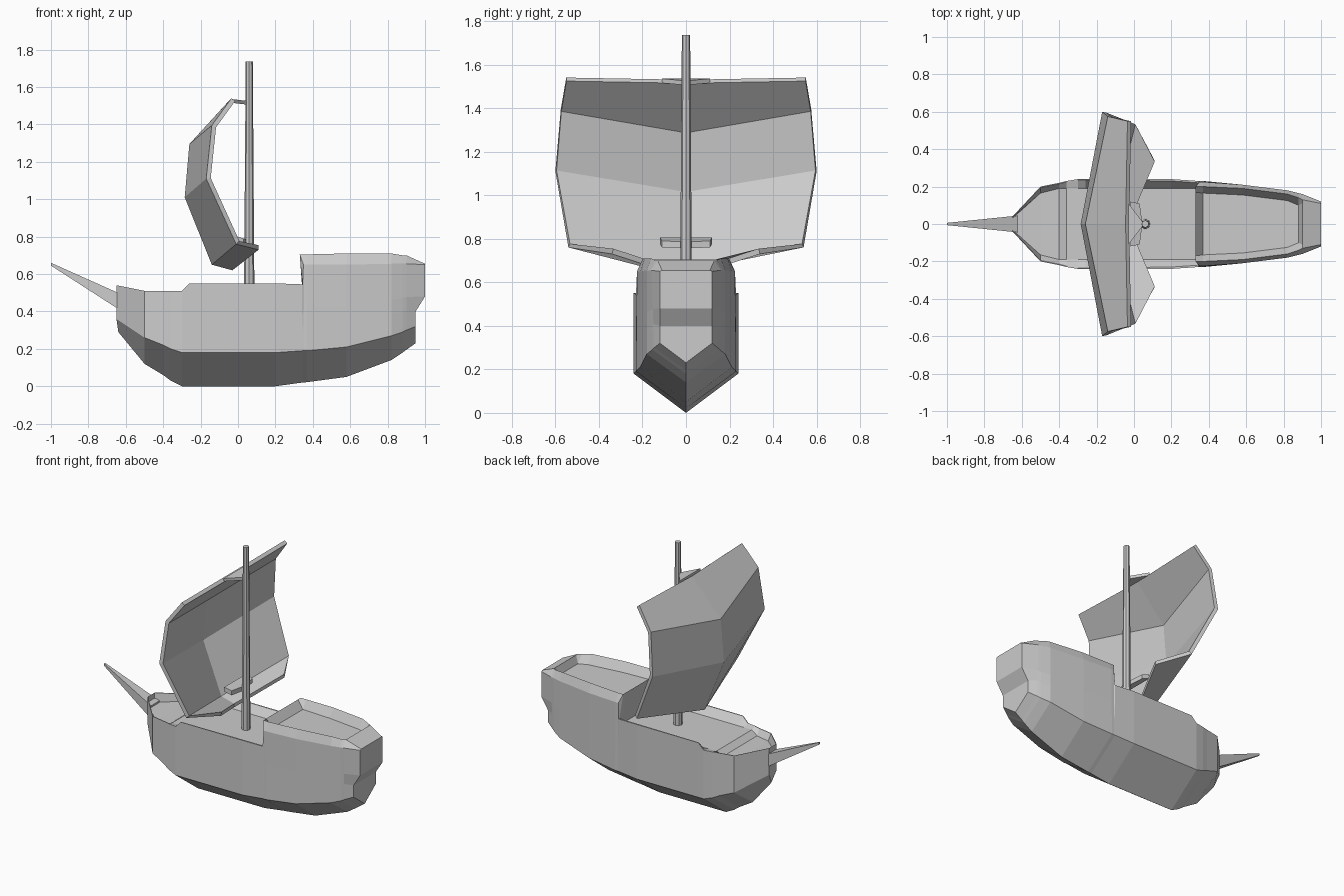
import bpy, math
from mathutils import Vector

if "Cube" in bpy.data.objects:
    bpy.data.objects.remove(bpy.data.objects["Cube"])


def make(name, verts, faces):
    me = bpy.data.meshes.new(name)
    me.from_pydata([tuple(v) for v in verts], [], faces)
    me.update()
    ob = bpy.data.objects.new(name, me)
    bpy.context.collection.objects.link(ob)
    return ob


def ring(x, keel, chine, top, inner, deck):
    """Half cross-section of the hull, keel to deck edge."""
    c, t = Vector((x, *chine)), Vector((x, *top))
    return [Vector((x, 0, keel)), c, c.lerp(t, .3), c.lerp(t, .5), t,
            Vector((x, *inner)), Vector((x, *deck))]


# Hull: lofted sections from bow to stern, with sunken decks
R = [
    ring(-.65, .29, (.04, .36), (.04, .54), (.035, .54), (.03, .48)),
    ring(-.50, .12, (.20, .26), (.20, .51), (.195, .51), (.165, .47)),
    ring(-.40, .06, (.22, .22), (.22, .51), (.215, .51), (.19, .47)),
    ring(-.36, .03, (.23, .20), (.23, .51), (.225, .51), (.19, .50)),
    ring(-.30, .0, (.24, .18), (.24, .51), (.235, .51), (.19, .50)),
    ring(-.26, .0, (.24, .18), (.24, .55), (.235, .55), (.19, .50)),
    ring(.20, .0, (.24, .18), (.24, .55), (.23, .55), (.19, .50)),
    ring(.345, .02, (.23, .19), (.23, .545), (.22, .545), (.19, .50)),
    ring(.35, .02, (.23, .19), (.225, .65), (.20, .705), (.17, .705)),
    ring(.37, .022, (.23, .19), (.225, .65), (.20, .705), (.165, .65)),
    ring(.58, .05, (.21, .21), (.21, .65), (.19, .71), (.155, .65)),
    ring(.82, .14, (.18, .27), (.18, .655), (.16, .71), (.125, .65)),
    ring(.88, .18, (.155, .29), (.165, .655), (.14, .70), (.10, .65)),
    ring(.90, .195, (.145, .30), (.16, .655), (.13, .70), (.11, .70)),
    ring(1.0, .23, (.12, .32), (.12, .65), (.11, .655), (.10, .655)),
]
for i in (8,):                       # front rim of the aft deck leans forward
    for k in (5, 6):
        R[i][k].x = .33
R[0][0].x = -.64
for k in (0, 1, 2):                  # stern undercut
    R[-1][k].x = .95
R[-1][2].z, R[-1][3].z = .40, .48

n = len(R[0])
verts = []
for r in R:
    verts += r + [Vector((p.x, -p.y, p.z)) for p in reversed(r[1:])]
m = 2 * n - 1
faces = []
for s in range(len(R) - 1):
    for j in range(m):
        k = (j + 1) % m
        faces.append((s*m + j, (s+1)*m + j, (s+1)*m + k, s*m + k))
for base, flip in ((0, False), ((len(R) - 1) * m, True)):
    caps = [(0, 1, m - 1)]
    caps += [(j, j + 1, m - j - 1, m - j) for j in range(1, n - 1)]
    for c in caps:
        f = tuple(base + i for i in c)
        faces.append(f[::-1] if flip else f)
hull = make("hull", verts, faces)

# Bowsprit: square taper
bv = [(-.62, s * .045, z) for s, z in ((-1, .40), (1, .40), (1, .49), (-1, .49))]
bv += [(-1, s * .006, z) for s, z in ((-1, .645), (1, .645), (1, .66), (-1, .66))]
bf = [(3, 2, 1, 0), (4, 5, 6, 7)]
bf += [(i, (i+1) % 4, (i+1) % 4 + 4, i + 4) for i in range(4)]
make("bowsprit", bv, bf)

# Mast
bpy.ops.mesh.primitive_cone_add(vertices=8, radius1=.028, radius2=.019, depth=1.27,
                                location=(.06, 0, 1.1))
bpy.context.object.name = "mast"

# Sail: billowed sheet, creased at the centre, with a lower lip
side = [(-.035, .55, 1.54), (-.14, .575, 1.395), (-.17, .60, 1.11), (-.01, .54, .76)]
mid = [(-.045, 0, 1.53), (-.26, 0, 1.295), (-.285, 0, 1.01), (-.14, 0, .65)]
lip_side, lip_mid = (.11, .34, .73), (-.03, 0, .62)
sv, sf = [], []
for a, b in zip(side + [lip_side], mid + [lip_mid]):
    sv += [(a[0], -a[1], a[2]), b, a]
for r in range(4):
    for c in range(2):
        i = 3 * r + c
        sf.append((i, i + 1, i + 4, i + 3))
sail = make("sail", sv, sf)
mod = sail.modifiers.new("thickness", 'SOLIDIFY')
mod.thickness = .025
mod.offset = -1


# Small brackets tying the sail to the mast
def bracket(name, pts, h):
    v = [(x, y, z) for x, y, z in pts] + [(x, y, z + h) for x, y, z in pts]
    k = len(pts)
    f = [tuple(range(k))[::-1], tuple(range(k, 2 * k))]
    f += [(i, (i+1) % k, (i+1) % k + k, i + k) for i in range(k)]
    make(name, v, f)


bracket("upper_bracket", [(-.03, -.11, 1.515), (.055, 0, 1.505), (-.03, .11, 1.515)], .02)
bracket("lower_bracket", [(-.02, -.12, .775), (.03, -.11, .76), (.045, 0, .755),
                          (.03, .11, .76), (-.02, .12, .775)], .03)
